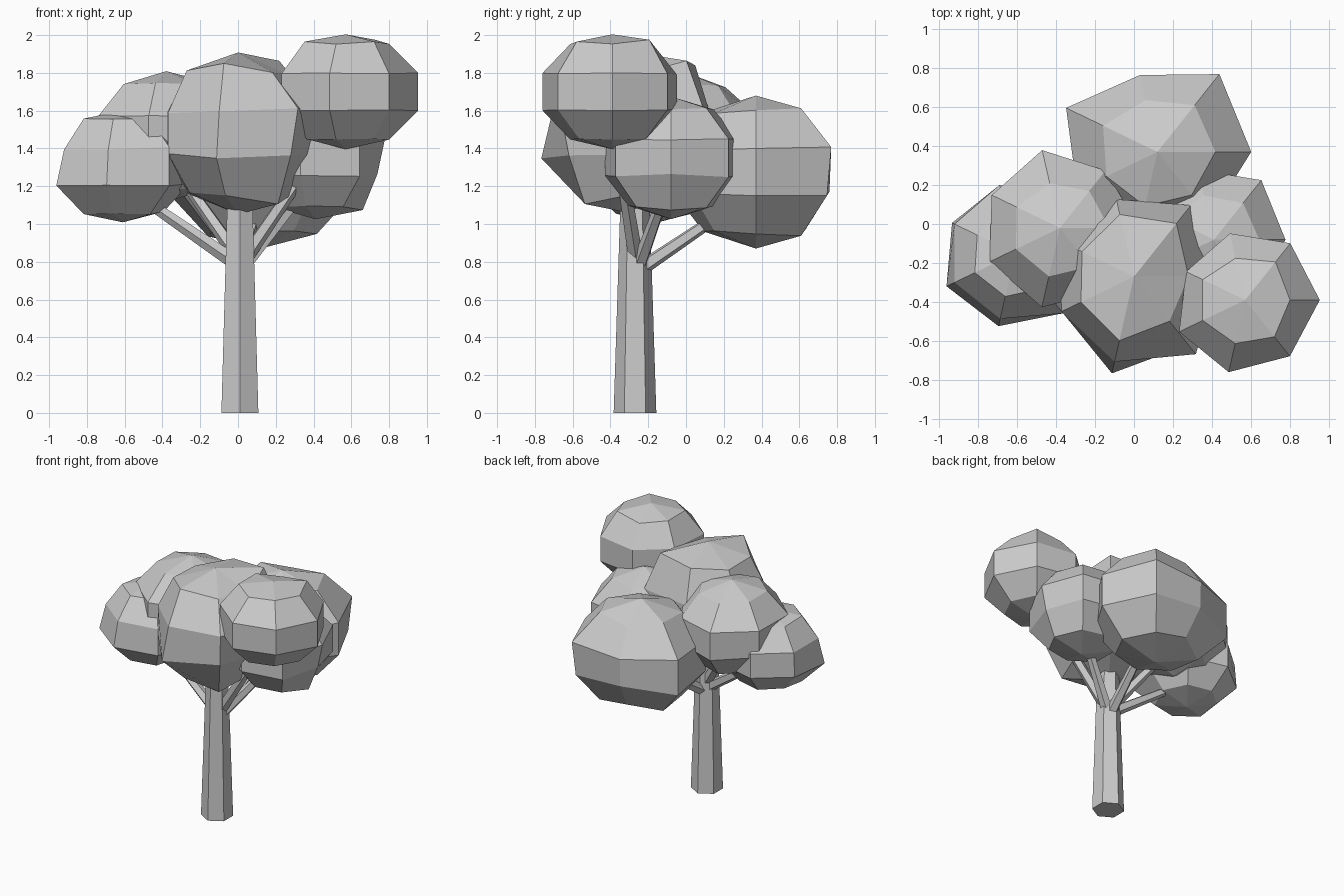
import bpy, bmesh
from math import sin, cos, pi, tau
from mathutils import Vector

if "Cube" in bpy.data.objects:
    bpy.data.objects.remove(bpy.data.objects["Cube"])

SEGS, RINGS = 7, 5


def mesh_object(name, bm):
    bmesh.ops.recalc_face_normals(bm, faces=bm.faces)
    me = bpy.data.meshes.new(name)
    bm.to_mesh(me)
    bm.free()
    ob = bpy.data.objects.new(name, me)
    bpy.context.collection.objects.link(ob)
    return ob


def leaf_clump(name, centre, radius, columns, tweaks):
    """Low-poly flattened sphere; each column (or single vertex) swells radially."""
    bm = bmesh.new()
    c = Vector(centre)
    flat = 0.8

    def vert(ring, col):
        f = columns[col]
        if ring in (1, RINGS - 1):      # milder swell near the poles
            f = 1 + (f - 1) * 0.5
        f = tweaks.get((ring, col), f)
        p, a = pi * ring / RINGS, tau * col / SEGS
        d = Vector((sin(p) * cos(a), sin(p) * sin(a), flat * cos(p)))
        return bm.verts.new(c + d * radius * f)

    top = bm.verts.new(c + Vector((0, 0, flat * radius)))
    bottom = bm.verts.new(c - Vector((0, 0, flat * radius)))
    rows = [[vert(r, s) for s in range(SEGS)] for r in range(1, RINGS)]
    for s in range(SEGS):
        n = (s + 1) % SEGS
        bm.faces.new((top, rows[0][s], rows[0][n]))
        bm.faces.new((bottom, rows[-1][n], rows[-1][s]))
        for a, b in zip(rows, rows[1:]):
            bm.faces.new((a[s], b[s], b[n], a[n]))
    return mesh_object(name, bm)


def limb(name, start, end, r1, r2, sides, spin=0.0):
    """Tapered prism between two points."""
    start, end = Vector(start), Vector(end)
    q = (end - start).to_track_quat('Z', 'Y')
    bm = bmesh.new()
    a, b = [[bm.verts.new(p + q @ Vector((r * cos(spin + tau * i / sides),
                                          r * sin(spin + tau * i / sides), 0)))
             for i in range(sides)] for p, r in ((start, r1), (end, r2))]
    for i in range(sides):
        n = (i + 1) % sides
        bm.faces.new((a[i], a[n], b[n], b[i]))
    bm.faces.new(a[::-1])
    bm.faces.new(b)
    return mesh_object(name, bm)


# Trunk: tapered hexagon with a corner facing front
limb("trunk", (0.01, -0.27, 0), (0.01, -0.27, 1.25), 0.113, 0.073, 6, pi / 6)

# Leaf clumps: name, centre, radius, swell per column, single-vertex swells, branch start height
clumps = [
    ("front", (0.0, -0.27, 1.48), 0.535, (0.85, 0.92, 0.8, 0.85, 0.81, 1, 1),
     {(1, 0): 0.89, (1, 1): 1.11, (1, 2): 1.04, (1, 3): 0.94, (1, 4): 0.96,
      (1, 5): 1.07, (1, 6): 0.93, (2, 5): 0.88, (3, 6): 0.88, (4, 5): 0.95,
      (4, 6): 1.08}, None),
    ("back", (0.12, 0.37, 1.275), 0.506, (1, 1.06, 0.83, 1.08, 0.95, 0.92, 0.9),
     {(2, 2): 0.84, (3, 1): 1.0, (3, 2): 0.83}, 0.77),
    ("high_right", (0.57, -0.39, 1.7), 0.38, (1.06, 1.03, 0.97, 0.93, 1.04, 1.05, 1.02),
     {(1, 0): 1.03, (1, 1): 1.12, (1, 3): 1.08, (1, 4): 1.08, (1, 6): 1.08}, 0.8),
    ("low_left", (-0.61, -0.15, 1.305), 0.37, (1, 1, 1.02, 0.98, 1.11, 1.09, 1.12),
     {(2, 4): 0.98, (3, 3): 1.02, (2, 5): 0.98}, 0.8),
    ("upper_left", (-0.38, -0.02, 1.465), 0.43, (1, 0.92, 1, 0.95, 0.98, 1.02, 1),
     {(1, 2): 0.93}, 0.83),
    ("right", (0.41, -0.08, 1.35), 0.406, (0.95, 1.01, 0.95, 1, 1, 0.93, 0.97),
     {(3, 0): 0.85, (4, 0): 1.05}, 0.77),
]
for name, centre, radius, columns, tweaks, fork in clumps:
    leaf_clump("leaves_" + name, centre, radius, columns, tweaks)
    # Branch from the trunk into the clump
    if fork:
        x, y, z = centre
        limb("branch_" + name, (0.01, -0.26, fork - 0.02), (x, y, z - 0.1), 0.042, 0.026, 5)
